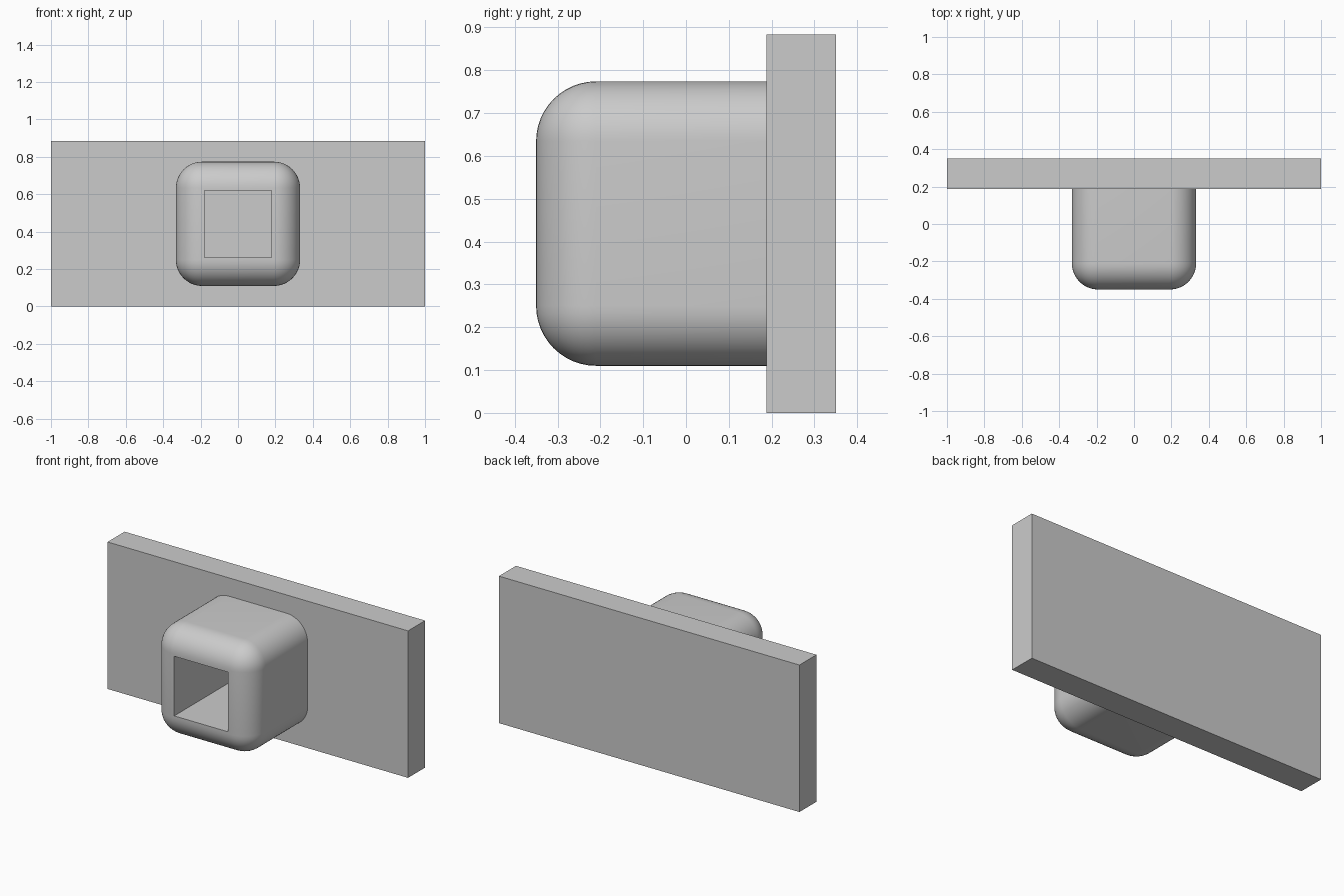
import bpy
import bmesh
import math
from mathutils import Vector

if "Cube" in bpy.data.objects:
    bpy.data.objects.remove(bpy.data.objects["Cube"], do_unlink=True)

MID_Z = 0.442          # shared height of plate and socket centres
PLATE_FRONT, PLATE_BACK = 0.188, 0.35
SOCKET_FRONT, SOCKET_HALF = -0.35, 0.332
FILLET, HOLE_HALF = 0.14, 0.174

grey = bpy.data.materials.new("light_grey")
grey.use_nodes = True
colour = (0.6, 0.6, 0.6, 1)
grey.diffuse_color = colour
grey.node_tree.nodes["Principled BSDF"].inputs["Base Color"].default_value = colour


def new_box(half_x, half_z, y0, y1):
    """Box spanning y0..y1, centred on x = 0 and MID_Z."""
    bm = bmesh.new()
    bmesh.ops.create_cube(bm, size=2)
    for v in bm.verts:
        v.co = Vector((v.co.x * half_x,
                       y0 if v.co.y < 0 else y1,
                       MID_Z + v.co.z * half_z))
    return bm


def finish(bm, name):
    bmesh.ops.recalc_face_normals(bm, faces=bm.faces)
    mesh = bpy.data.meshes.new(name)
    bm.to_mesh(mesh)
    bm.free()
    mesh.materials.append(grey)
    obj = bpy.data.objects.new(name, mesh)
    bpy.context.collection.objects.link(obj)
    return obj


# Flat mounting plate
finish(new_box(1, MID_Z, PLATE_FRONT, PLATE_BACK), "back_plate")

# Rounded socket: fillet everything but the rim against the plate
bm = new_box(SOCKET_HALF, SOCKET_HALF, SOCKET_FRONT, PLATE_FRONT)
edges = [e for e in bm.edges if min(v.co.y for v in e.verts) < 0]
bmesh.ops.bevel(bm, geom=edges, offset=FILLET, offset_type='OFFSET',
                segments=12, profile=0.5, affect='EDGES', clamp_overlap=True)

# Square hole running from the front face back to the plate
bm.normal_update()
front = min(bm.faces, key=lambda f: (round(f.normal.y, 4), -f.calc_area()))
bmesh.ops.inset_region(bm, faces=[front],
                       thickness=SOCKET_HALF - FILLET - HOLE_HALF)
walls = bmesh.ops.extrude_face_region(bm, geom=[front])["geom"]
bmesh.ops.translate(bm, vec=(0, PLATE_FRONT - SOCKET_FRONT, 0),
                    verts=[g for g in walls if isinstance(g, bmesh.types.BMVert)])

# Open the end that is covered by the plate, and the old front cap
caps = [f for f in bm.faces
        if all(v.co.y > PLATE_FRONT - 0.001 for v in f.verts)]
if front.is_valid and front not in caps:
    caps.append(front)
bmesh.ops.delete(bm, geom=caps, context='FACES')
socket = finish(bm, "socket_block")

bpy.ops.object.select_all(action='DESELECT')
socket.select_set(True)
bpy.context.view_layer.objects.active = socket
bpy.ops.object.shade_smooth_by_angle(angle=math.radians(30))
